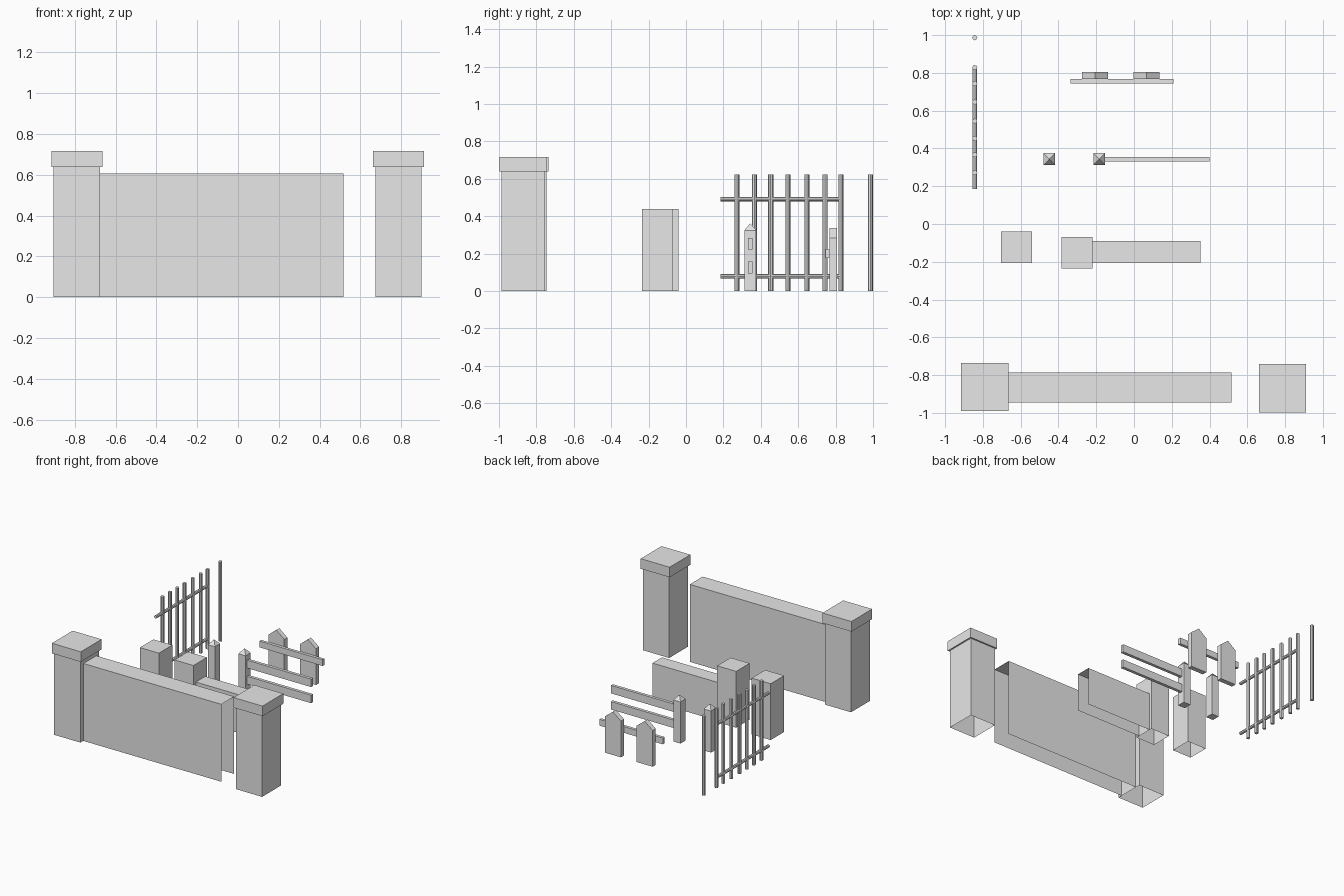
import bpy
import bmesh
from mathutils import Matrix, Vector

if "Cube" in bpy.data.objects:
    bpy.data.objects.remove(bpy.data.objects["Cube"], do_unlink=True)

grey = bpy.data.materials.new("plain_grey")
grey.use_nodes = True
colour = (0.8, 0.8, 0.8, 1)
grey.diffuse_color = colour
grey.node_tree.nodes["Principled BSDF"].inputs["Base Color"].default_value = colour


def finish(name, bm):
    mesh = bpy.data.meshes.new(name)
    bm.to_mesh(mesh)
    bm.free()
    mesh.materials.append(grey)
    obj = bpy.data.objects.new(name, mesh)
    bpy.context.collection.objects.link(obj)
    return obj


def box_bm(xs, ys, zs, open_dirs=()):
    """Box between the limits; faces pointing along open_dirs are left out."""
    bm = bmesh.new()
    size = Vector((xs[1] - xs[0], ys[1] - ys[0], zs[1] - zs[0]))
    centre = Vector((sum(xs), sum(ys), sum(zs))) / 2
    bmesh.ops.create_cube(bm, size=1,
                          matrix=Matrix.Translation(centre) @ Matrix.Diagonal((*size, 1)))
    bm.normal_update()
    gone = [f for f in bm.faces if any(f.normal.dot(Vector(d)) > 0.9 for d in open_dirs)]
    bmesh.ops.delete(bm, geom=gone, context='FACES')
    return bm


def box(name, xs, ys, zs, open_dirs=()):
    return finish(name, box_bm(xs, ys, zs, open_dirs))


def rod(name, start, end, radius):
    """Eight-sided bar between two points."""
    a, b = Vector(start), Vector(end)
    turn = (b - a).to_track_quat('Z', 'Y').to_matrix().to_4x4()
    bm = bmesh.new()
    bmesh.ops.create_cone(bm, cap_ends=True, segments=8, radius1=radius, radius2=radius,
                          depth=(b - a).length,
                          matrix=Matrix.Translation((a + b) / 2) @ turn)
    return finish(name, bm)


DOWN, LEFT, RIGHT = (0, 0, -1), (1, 0, 0), (-1, 0, 0)

# Tall gate pillars with overhanging caps
for side, x, y in (("right", -0.79, -0.863), ("left", 0.786, -0.87)):
    box(f"{side}_tall_pillar", (x - 0.113, x + 0.113), (y - 0.116, y + 0.116), (0, 0.64), [DOWN])
    box(f"{side}_pillar_cap", (x - 0.125, x + 0.125), (y - 0.128, y + 0.128), (0.638, 0.717))

# Hollow wall panels, open below and at both ends
box("tall_wall", (-0.675, 0.517), (-0.944, -0.785), (0, 0.605), [DOWN, LEFT, RIGHT])
box("low_wall", (-0.22, 0.352), (-0.206, -0.089), (0, 0.3), [DOWN, LEFT, RIGHT])

# Low plain pillars
for name, x, y in (("free_low_pillar", -0.622, -0.123), ("wall_low_pillar", -0.303, -0.152)):
    box(name, (x - 0.082, x + 0.082), (y - 0.083, y + 0.083), (0, 0.44), [DOWN])

# Timber posts with pyramid tops
for name, x in (("free_timber_post", -0.448), ("rail_timber_post", -0.184)):
    bm = box_bm((x - 0.031, x + 0.031), (0.312, 0.375), (0, 0.325))
    top = max(bm.faces, key=lambda f: f.calc_center_median().z)
    tip = bmesh.ops.poke(bm, faces=[top])["verts"][0]
    tip.co.z = 0.362
    finish(name, bm)

# Timber rails
for name, z in (("lower_timber_rail", 0.095), ("upper_timber_rail", 0.221)):
    box(name, (-0.155, 0.4), (0.332, 0.356), (z, z + 0.062))

# Pointed pickets and their rail
box("picket_rail", (-0.337, 0.21), (0.745, 0.768), (0.177, 0.226))
for name, x in (("right_picket", -0.207), ("left_picket", 0.067)):
    bm = bmesh.new()
    w, shoulder, peak = 0.069, 0.283, 0.338
    outline = [(-w, 0), (w, 0), (w, shoulder), (0, peak), (-w, shoulder)]
    face = bm.faces.new([bm.verts.new((x + px, 0.768, pz)) for px, pz in outline])
    new = bmesh.ops.extrude_face_region(bm, geom=[face])["geom"]
    bmesh.ops.translate(bm, vec=(0, 0.038, 0),
                        verts=[v for v in new if isinstance(v, bmesh.types.BMVert)])
    bmesh.ops.recalc_face_normals(bm, faces=bm.faces[:])
    finish(name, bm)

# Metal railing: upright bars, one loose bar, two cross bars
RAIL_X = -0.843
for i, y in enumerate((0.272, 0.366, 0.453, 0.545, 0.646, 0.743, 0.828)):
    rod(f"metal_bar_{i + 1}", (RAIL_X, y, 0), (RAIL_X, y, 0.622), 0.0135)
rod("loose_metal_bar", (RAIL_X, 0.986, 0), (RAIL_X, 0.986, 0.622), 0.0135)
for name, z in (("lower_cross_bar", 0.078), ("upper_cross_bar", 0.492)):
    rod(name, (RAIL_X, 0.185, z), (RAIL_X, 0.83, z), 0.012)
